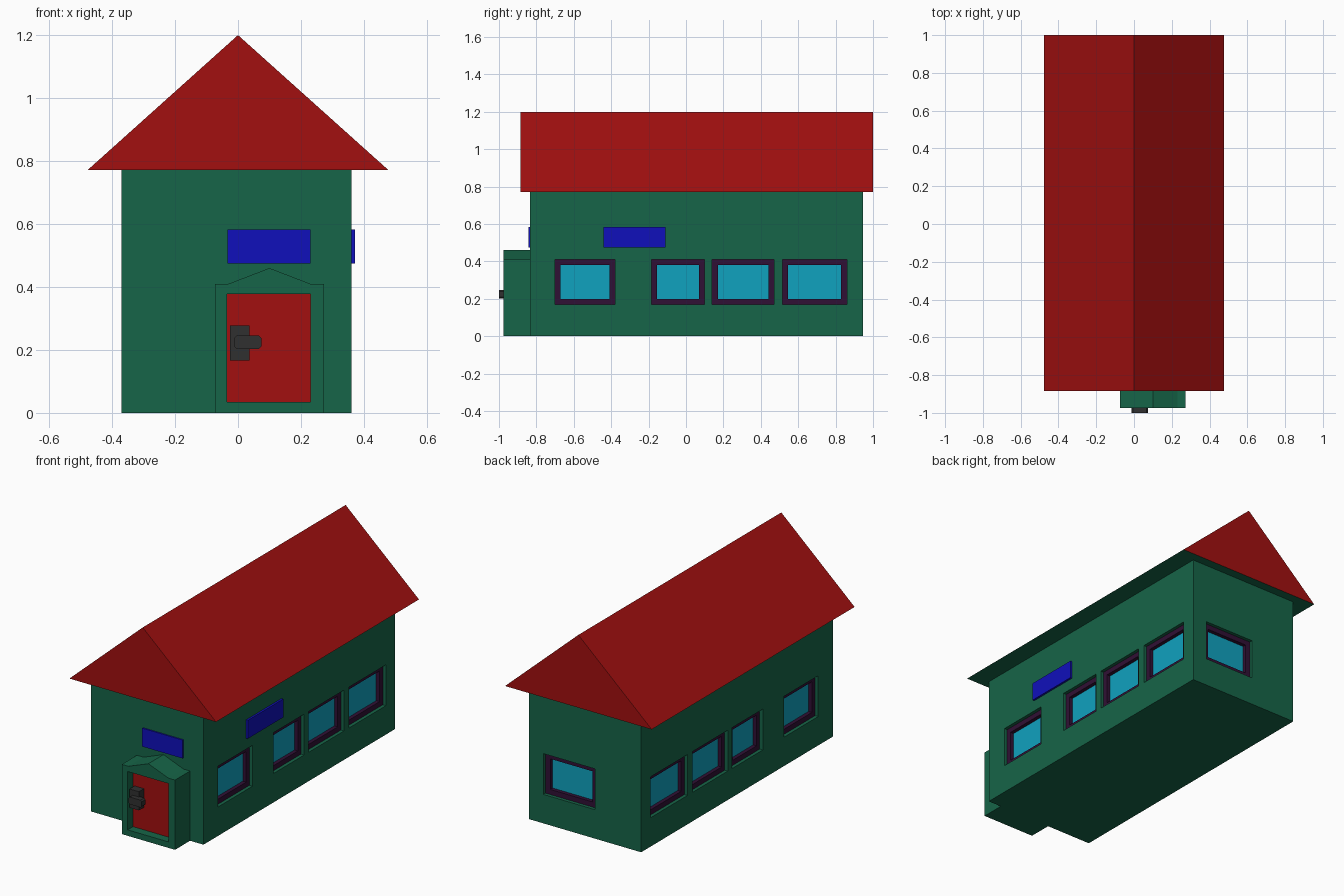
import bpy, bmesh

if "Cube" in bpy.data.objects:
    bpy.data.objects.remove(bpy.data.objects["Cube"])


def material(name, rgb):
    m = bpy.data.materials.new(name)
    m.diffuse_color = (*rgb, 1)
    m.use_nodes = True
    m.node_tree.nodes["Principled BSDF"].inputs["Base Color"].default_value = m.diffuse_color
    return m


GREEN = material("green_wall", (0.008, 0.13, 0.065))
RED = material("red", (0.36, 0.005, 0.005))
BLUE = material("blue_panel", (0.005, 0.005, 0.5))
GLASS = material("glass", (0.005, 0.36, 0.52))
PURPLE = material("window_purple", (0.03, 0.005, 0.035))
DARK = material("dark_metal", (0.03, 0.03, 0.03))


def finish(name, bm, mat=None):
    bmesh.ops.recalc_face_normals(bm, faces=bm.faces)
    me = bpy.data.meshes.new(name)
    bm.to_mesh(me)
    bm.free()
    ob = bpy.data.objects.new(name, me)
    bpy.context.collection.objects.link(ob)
    if mat:
        me.materials.append(mat)
    return ob


def add_box(bm, a, b):
    lo = [min(p, q) for p, q in zip(a, b)]
    hi = [max(p, q) for p, q in zip(a, b)]
    r = bmesh.ops.create_cube(bm, size=1)
    for v in r["verts"]:
        v.co = [l if c < 0 else h for c, l, h in zip(v.co, lo, hi)]


def box(name, a, b, mat=None):
    bm = bmesh.new()
    add_box(bm, a, b)
    return finish(name, bm, mat)


def prism(name, profile, y0, y1, mat):
    """Extrude an x/z profile along y."""
    bm = bmesh.new()
    face = bm.faces.new([bm.verts.new((x, y0, z)) for x, z in profile])
    r = bmesh.ops.extrude_face_region(bm, geom=[face])
    for g in r["geom"]:
        if isinstance(g, bmesh.types.BMVert):
            g.co.y = y1
    return finish(name, bm, mat)


def cut(ob, cutter):
    cutter.hide_render = True
    cutter.hide_viewport = True
    cutter.display_type = 'WIRE'
    mod = ob.modifiers.new("openings", 'BOOLEAN')
    mod.operation = 'DIFFERENCE'
    mod.solver = 'EXACT'
    mod.object = cutter


XL, XR, YF, YB, EAVE = -0.37, 0.36, -0.835, 0.945, 0.772
Z0, Z1, BORDER = 0.17, 0.41, 0.03
FACE, DEEP = 0.02, 0.045

# Main body
walls = box("walls", (XL, YF, 0), (XR, YB, EAVE), GREEN)

# Gable roof with a green underside
roof = prism("roof", [(-0.477, EAVE), (0.477, EAVE), (0, 1.2)], -0.885, 1.0, RED)
roof.data.materials.append(GREEN)
for p in roof.data.polygons:
    if p.normal.z < -0.9:
        p.material_index = 1

# Recessed windows: placement maps (along wall, height, depth) to space
sides = {
    "right": lambda u, v, d: (XR - d, u, v),
    "left": lambda u, v, d: (XL + d, u, v),
    "back": lambda u, v, d: (u, YB - d, v),
}
side_spans = [(-0.70, -0.38), (-0.185, 0.10), (0.14, 0.47), (0.515, 0.86)]
spans = {"right": side_spans, "left": side_spans, "back": [(-0.07, 0.265)]}


def frame(name, place, u0, u1):
    bm = bmesh.new()
    loops = []
    for inset, d in ((0, FACE), (BORDER, FACE), (BORDER, DEEP), (0, DEEP)):
        a, b, c, e = u0 + inset, u1 - inset, Z0 + inset, Z1 - inset
        loops.append([bm.verts.new(place(u, v, d))
                      for u, v in ((a, c), (b, c), (b, e), (a, e))])
    for i in range(4):
        p, q = loops[i], loops[(i + 1) % 4]
        for j in range(4):
            k = (j + 1) % 4
            bm.faces.new((p[j], p[k], q[k], q[j]))
    return finish(name, bm, PURPLE)


holes = bmesh.new()
for side, place in sides.items():
    for i, (u0, u1) in enumerate(spans[side], 1):
        add_box(holes, place(u0, Z0, -0.05), place(u1, Z1, DEEP))
        frame(f"{side}_window_frame_{i}", place, u0, u1)
        box(f"{side}_window_glass_{i}", place(u0 + BORDER, Z0 + BORDER, DEEP - 0.003),
            place(u1 - BORDER, Z1 - BORDER, DEEP), GLASS)
cut(walls, finish("window_cutter", holes))

# Porch with shallow gable and recessed door
porch = prism("porch", [(-0.073, 0), (0.273, 0), (0.273, 0.41), (0.23, 0.41),
                        (0.1, 0.46), (-0.03, 0.41), (-0.073, 0.41)], -0.975, YF, GREEN)
cut(porch, box("door_cutter", (-0.035, -1.1, 0.035), (0.23, -0.92, 0.378)))
box("door", (-0.035, -0.925, 0.035), (0.23, -0.92, 0.378), RED)

# Door handle
box("handle_plate", (-0.025, -0.972, 0.167), (0.036, -0.925, 0.277), DARK)
c = 0.008
prism("handle_lever", [(-0.012 + c, 0.203), (0.074 - c, 0.203), (0.074, 0.203 + c),
                       (0.074, 0.246 - c), (0.074 - c, 0.246), (-0.012 + c, 0.246),
                       (-0.012, 0.246 - c), (-0.012, 0.203 + c)], -1.0, -0.965, DARK)

# Blue panels above the door and on the right wall
box("front_panel", (-0.033, YF - 0.008, 0.475), (0.23, YF, 0.583), BLUE)
box("right_panel", (XR, -0.44, 0.475), (0.372, -0.11, 0.583), BLUE)
